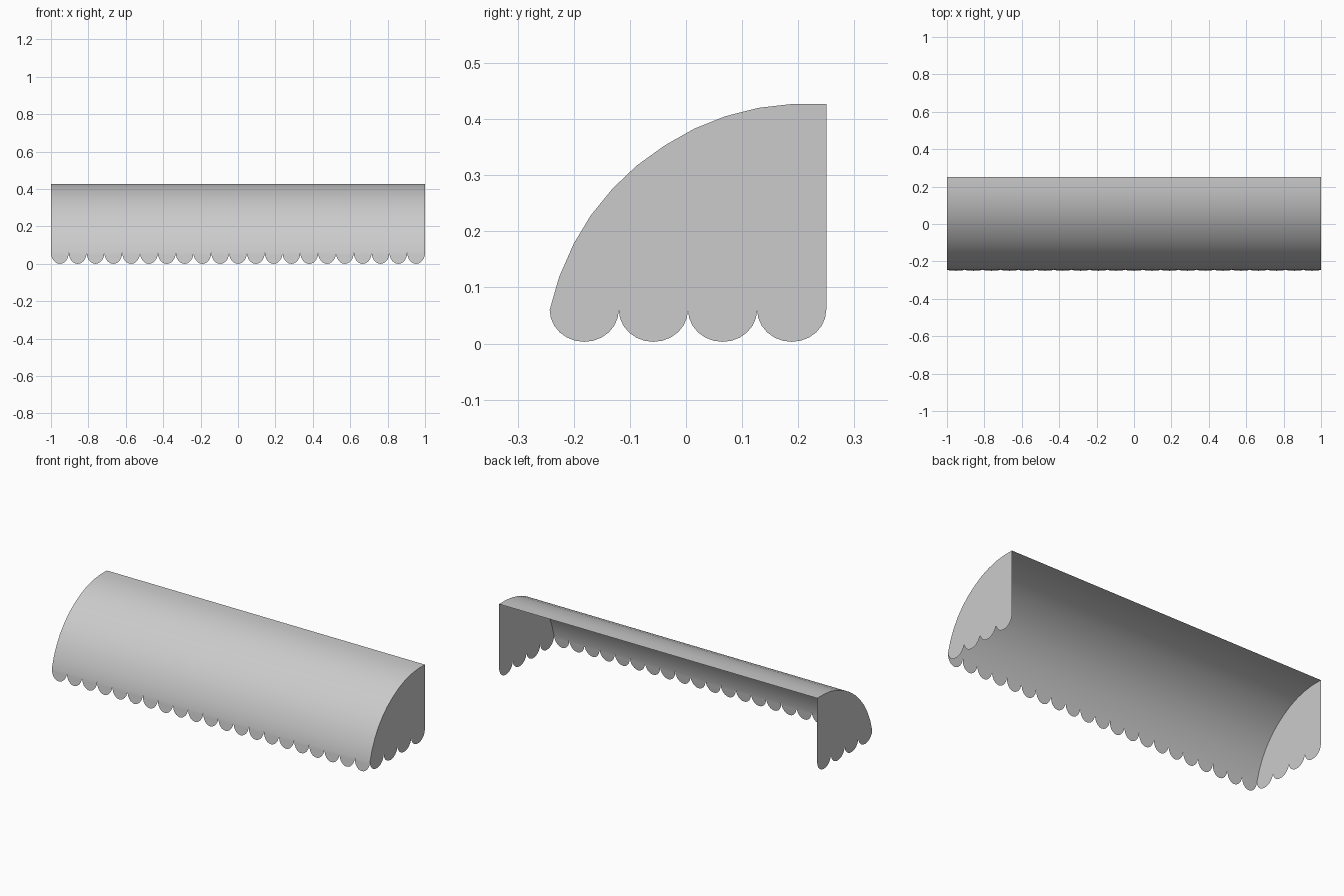
import bpy, bmesh, math

if "Cube" in bpy.data.objects:
    bpy.data.objects.remove(bpy.data.objects["Cube"])

# Canopy cross-section (y, z), from front lower edge to back upper edge
PROFILE = [(-.243, .06), (-.226, .119), (-.2, .178), (-.17, .228), (-.131, .276),
           (-.088, .317), (-.038, .353), (.015, .383), (.07, .405), (.129, .42),
           (.19, .427), (.25, .427)]
FRONT_SCALLOPS, SIDE_SCALLOPS, STEPS = 21, 4, 12


def scallop(a, b, depth):
    """Half ellipse hanging between a and b: list of (position, drop)."""
    mid, half = (a + b) / 2, (b - a) / 2
    return [(mid - half * math.cos(math.pi * i / STEPS),
             depth * math.sin(math.pi * i / STEPS)) for i in range(STEPS + 1)]


def finish(bm, name, smooth=False):
    mesh = bpy.data.meshes.new(name)
    bm.to_mesh(mesh)
    bm.free()
    for p in mesh.polygons:
        p.use_smooth = smooth
    obj = bpy.data.objects.new(name, mesh)
    bpy.context.collection.objects.link(obj)
    return obj


# Curved canopy with its scalloped front valance
bm = bmesh.new()
xs = [-1 + 2 * i / FRONT_SCALLOPS for i in range(FRONT_SCALLOPS + 1)]
rows = [[bm.verts.new((x, y, z)) for x in xs] for y, z in PROFILE]
for low, high in zip(rows, rows[1:]):
    for i in range(FRONT_SCALLOPS):
        bm.faces.new((low[i], low[i + 1], high[i + 1], high[i]))
y0, z0 = PROFILE[0]
for i in range(FRONT_SCALLOPS):
    # the valance flares slightly forward as it hangs
    tips = [bm.verts.new((x, y0 - .007 * d / z0, z0 - d))
            for x, d in scallop(xs[i], xs[i + 1], z0)[1:-1]]
    bm.faces.new([rows[0][i], *tips, rows[0][i + 1]])
finish(bm, "canopy", smooth=True)

# Flat end panels with scalloped lower edges
y1 = PROFILE[-1][0]
width = (y1 - y0) / SIDE_SCALLOPS
outline = [(y0, z0)]
for k in range(SIDE_SCALLOPS):
    arc = scallop(y0 + k * width, y0 + (k + 1) * width, .057)
    outline += [(y, z0 - d) for y, d in arc[1:]]
outline += PROFILE[:0:-1]
for name, x in (("right_end_panel", 1), ("left_end_panel", -1)):
    bm = bmesh.new()
    pts = outline if x > 0 else outline[::-1]
    bm.faces.new([bm.verts.new((x, y, z)) for y, z in pts])
    finish(bm, name)
